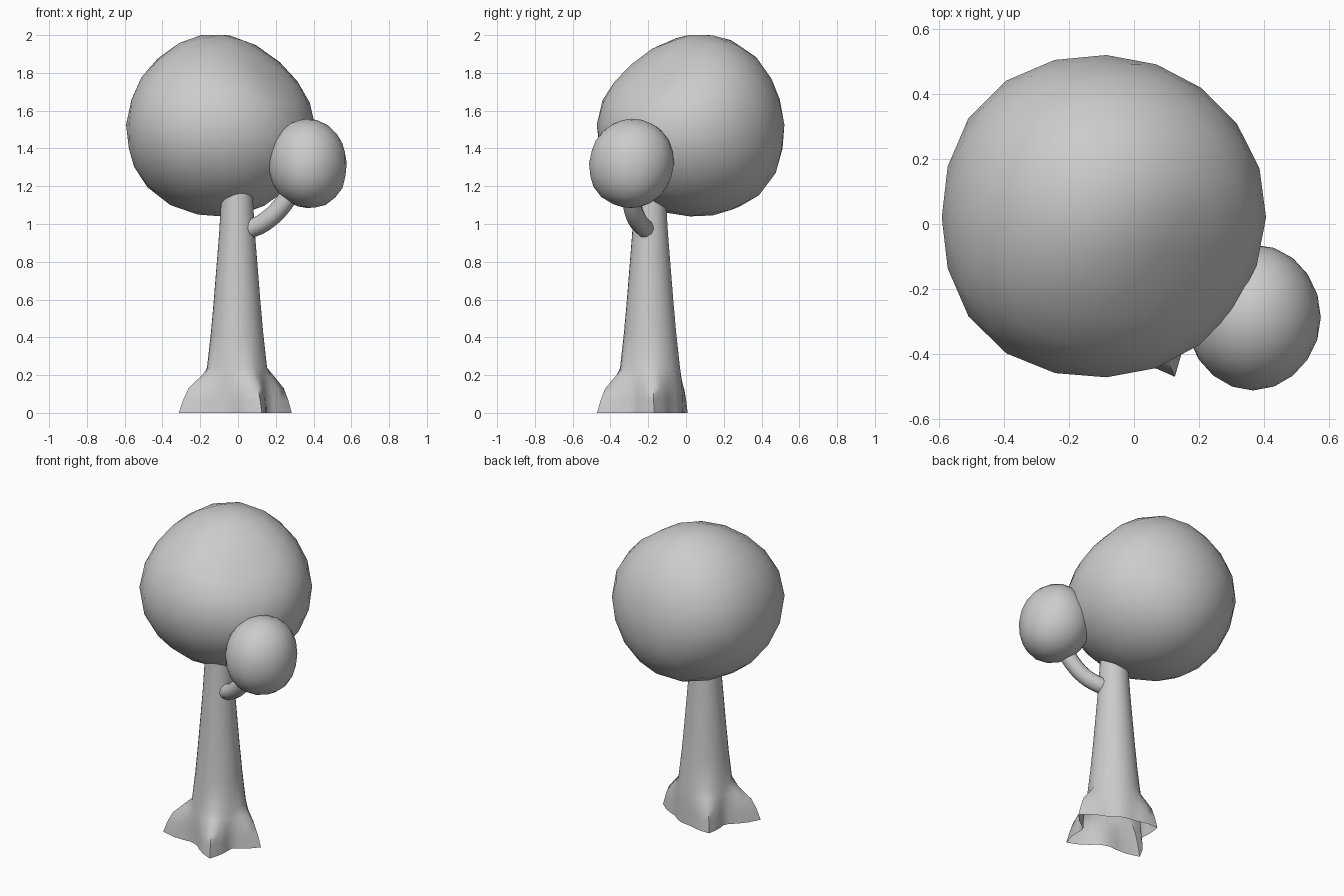
import bpy, bmesh, math
from mathutils import Vector

if "Cube" in bpy.data.objects:
    bpy.data.objects.remove(bpy.data.objects["Cube"])


def finish(bm, name, angle=60):
    bmesh.ops.recalc_face_normals(bm, faces=bm.faces)
    mesh = bpy.data.meshes.new(name)
    bm.to_mesh(mesh)
    bm.free()
    ob = bpy.data.objects.new(name, mesh)
    bpy.context.collection.objects.link(ob)
    bpy.ops.object.select_all(action='DESELECT')
    ob.select_set(True)
    bpy.context.view_layer.objects.active = ob
    bpy.ops.object.shade_smooth_by_angle(angle=math.radians(angle))
    return ob


def blob(name, centre, radii, bumps):
    # leafy ball: low-poly sphere with soft bulges (+) and flattened sides (-)
    bm = bmesh.new()
    bmesh.ops.create_icosphere(bm, subdivisions=3, radius=1)
    for v in bm.verts:
        d = v.co.normalized()
        k = 1.0
        for axis, amount in bumps:
            k += amount * max(0, d.dot(Vector(axis).normalized())) ** 6
        v.co = Vector(c + r * k * e for c, r, e in zip(centre, radii, d))
    return finish(bm, name)


# Foliage
blob("large_foliage", (-0.085, 0.02, 1.525), (0.497, 0.492, 0.477),
     [((0.7, -0.4, 0.75), -0.15), ((0, -0.7, 0.75), -0.06),
      ((-1, -1, -0.1), 0.06), ((-1, 1, 0), 0.06),
      ((-1, 0, -1), 0.05), ((0, 1, -1), 0.08), ((-0.2, 0.5, 1), 0.05)])
blob("small_foliage", (0.367, -0.287, 1.322), (0.207, 0.222, 0.235),
     [((1, 0, -1), 0.07), ((0, -1, -0.7), 0.06), ((0.5, 1, 0.8), 0.04)])

# Trunk with four flared roots: (angle in degrees, reach at the ground)
roots = [(4, 0.29), (130, 0.26), (203, 0.335), (-65, 0.31)]
# rings: height, trunk radius, share of the root reach
rings = [(0, 0.175, 1.0), (0.07, 0.172, 0.86), (0.13, 0.17, 0.68), (0.19, 0.165, 0.3),
         (0.24, 0.159, 0), (0.42, 0.139, 0), (0.6, 0.123, 0), (0.95, 0.095, 0), (1.2, 0.08, 0)]

# extra sides placed so that an edge runs along every root tip
tips = sorted(a % 360 for a, _ in roots)
angles = []
for a, b in zip(tips, tips[1:] + [tips[0] + 360]):
    n = round((b - a) / 11)
    angles += [a + (b - a) * i / n for i in range(n)]

bm = bmesh.new()
loops = []
for z, radius, share in rings:
    loop = []
    for a in angles:
        r = radius
        for tip, reach in roots:
            off = abs((a - tip + 180) % 360 - 180)
            r += share * (reach - 0.175) * max(0, 1 - off / 38) ** 1.4
        t = math.radians(a)
        loop.append(bm.verts.new((-0.005 + r * math.cos(t), -0.19 + r * math.sin(t), z)))
    loops.append(loop)
for low, high in zip(loops, loops[1:]):
    for i in range(len(low)):
        j = (i + 1) % len(low)
        bm.faces.new((low[i], low[j], high[j], high[i]))
finish(bm, "trunk")

# Side branch holding the small foliage
path = [(0.0, -0.19, 0.965), (0.08, -0.222, 0.98), (0.16, -0.26, 1.025),
        (0.235, -0.285, 1.10), (0.30, -0.30, 1.20)]
curve = bpy.data.curves.new("branch", 'CURVE')
curve.dimensions = '3D'
curve.bevel_depth = 0.05
curve.bevel_resolution = 3
curve.resolution_u = 3
spline = curve.splines.new('BEZIER')
spline.bezier_points.add(len(path) - 1)
for p, co in zip(spline.bezier_points, path):
    p.co = co
    p.handle_left_type = p.handle_right_type = 'AUTO'
bpy.context.collection.objects.link(bpy.data.objects.new("branch", curve))
